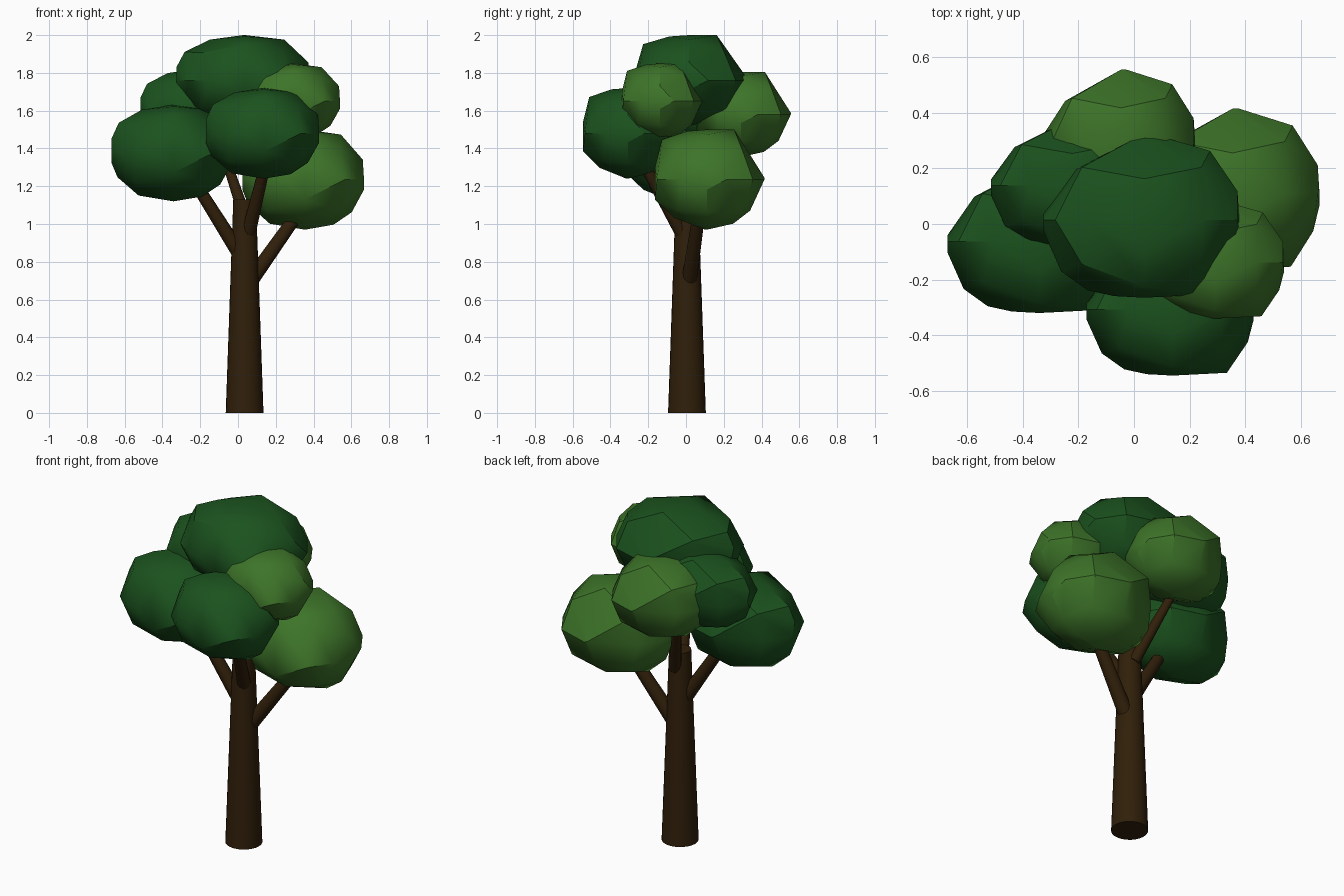
import bpy, bmesh, math
from mathutils import Vector

if "Cube" in bpy.data.objects:
    bpy.data.objects.remove(bpy.data.objects["Cube"])


def material(name, rgb):
    m = bpy.data.materials.new(name)
    m.diffuse_color = (*rgb, 1)
    m.use_nodes = True
    m.node_tree.nodes["Principled BSDF"].inputs["Base Color"].default_value = m.diffuse_color
    return m


BARK = material("brown bark", (0.030, 0.014, 0.003))
DARK = material("dark green leaves", (0.011, 0.085, 0.013))
LIGHT = material("light green leaves", (0.047, 0.175, 0.022))


def finish(name, bm, mat, angle):
    bmesh.ops.recalc_face_normals(bm, faces=bm.faces)
    mesh = bpy.data.meshes.new(name)
    bm.to_mesh(mesh)
    bm.free()
    mesh.materials.append(mat)
    ob = bpy.data.objects.new(name, mesh)
    bpy.context.collection.objects.link(ob)
    bpy.ops.object.select_all(action='DESELECT')
    ob.select_set(True)
    bpy.context.view_layer.objects.active = ob
    bpy.ops.object.shade_smooth_by_angle(angle=math.radians(angle))
    return ob


def limb(name, start, end, r1, r2, sides):
    """Tapered cylinder between two points."""
    a, b = Vector(start), Vector(end)
    bm = bmesh.new()
    bmesh.ops.create_cone(bm, cap_ends=True, segments=sides,
                          radius1=r1, radius2=r2, depth=(b - a).length)
    ob = finish(name, bm, BARK, 40)
    ob.location = (a + b) / 2
    ob.rotation_euler = (b - a).to_track_quat('Z', 'Y').to_euler()


# Lopsided faceted clump: outlines seen from front, right and top
FRONT = [(-1, .3), (-.88, .63), (-.5, .9), (0, 1), (.62, .9), (.98, .4), (1, -.2),
         (.8, -.65), (.5, -.9), (.03, -1), (-.55, -.88), (-.9, -.5), (-1, -.2)]
RIGHT = [(-.87, .8), (-.4, .97), (.45, 1), (.69, .58), (1, .04), (.74, -.62),
         (.43, -.88), (-.08, -1), (-.65, -.76), (-1, -.4), (-1, .25)]
TOP = [(-1, .04), (-1, -.2), (-.82, -.68), (-.55, -.91), (-.28, -.98), (.68, -.96),
       (.93, -.52), (1, -.2), (.98, .3), (.7, .79), (.1, 1), (-.7, .55)]
CLUMP = ([(x, -.05, z) for x, z in FRONT] + [(.03, y, z) for y, z in RIGHT]
         + [(x, y, 0) for x, y in TOP]
         + [(.61 * i, .59 * j, .61 * k) for i in (-1, 1) for j in (-1, 1) for k in (-1, 1)])


def clump(name, centre, half, mat):
    bm = bmesh.new()
    for p in CLUMP:
        bm.verts.new([c + h * v for c, h, v in zip(centre, half, p)])
    bmesh.ops.convex_hull(bm, input=bm.verts[:])
    bmesh.ops.delete(bm, geom=[v for v in bm.verts if not v.link_faces], context='VERTS')
    finish(name, bm, mat, 32)


# Trunk and branches
limb("trunk", (.035, .005, 0), (.035, .005, 1.13), .1, .06, 24)
limb("right_branch", (.06, .015, .69), (.42, .09, 1.20), .042, .03, 12)
limb("left_branch", (.01, 0, .84), (-.31, -.05, 1.35), .04, .028, 12)
limb("front_branch", (.055, -.02, .95), (.17, -.28, 1.42), .038, .026, 12)
limb("back_branch", (.04, .045, 1.03), (-.2, .35, 1.745), .034, .012, 12)

# Leaf clumps
clump("top_leaves", (.027, .03, 1.76), (.352, .295, .24), DARK)
clump("front_leaves", (.13, -.295, 1.48), (.30, .25, .24), DARK)
clump("left_leaves", (-.35, -.05, 1.375), (.32, .27, .255), DARK)
clump("back_left_leaves", (-.23, .15, 1.61), (.285, .23, .21), DARK)
clump("back_leaves", (-.055, .305, 1.58), (.275, .25, .225), LIGHT)
clump("right_leaves", (.345, .125, 1.235), (.322, .29, .265), LIGHT)
clump("upper_right_leaves", (.285, -.127, 1.65), (.255, .213, .20), LIGHT)
